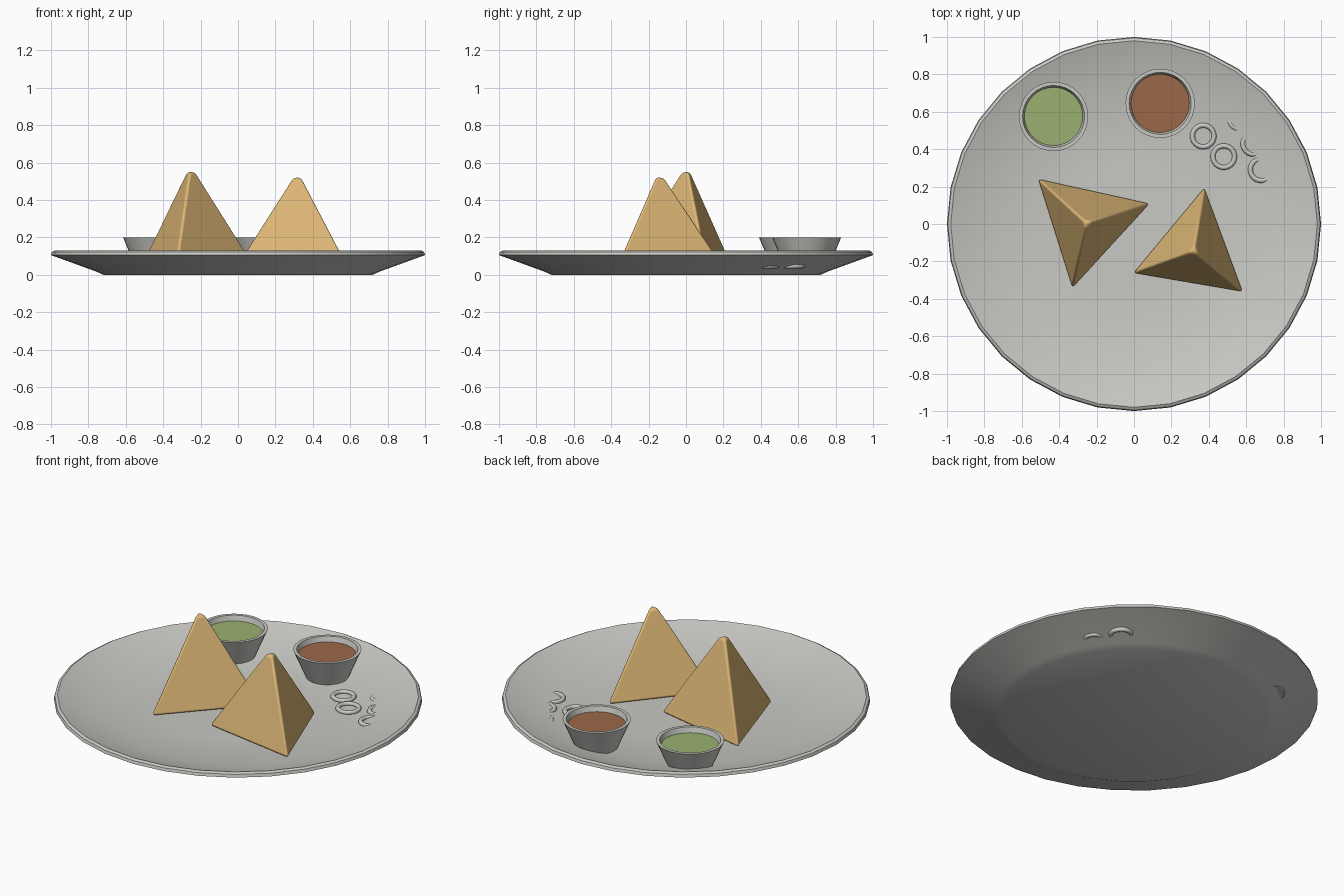
import bpy, bmesh, math

if "Cube" in bpy.data.objects:
    bpy.data.objects.remove(bpy.data.objects["Cube"])


def material(name, rgb):
    m = bpy.data.materials.new(name)
    m.diffuse_color = (*rgb, 1)
    m.use_nodes = True
    m.node_tree.nodes["Principled BSDF"].inputs["Base Color"].default_value = m.diffuse_color
    return m


STEEL = material("pale_steel", (0.58, 0.58, 0.55))
PASTRY = material("golden_pastry", (0.72, 0.47, 0.18))
GREEN = material("green_sauce", (0.32, 0.44, 0.16))
BROWN = material("brown_sauce", (0.33, 0.135, 0.065))


def smooth(obj, angle):
    bpy.ops.object.select_all(action='DESELECT')
    obj.select_set(True)
    bpy.context.view_layer.objects.active = obj
    bpy.ops.object.shade_smooth_by_angle(angle=math.radians(angle))


def lathe(name, profile, mat, sides=32, loc=(0, 0, 0)):
    """Revolve (radius, height) points; both ends are capped."""
    bm = bmesh.new()
    rings = []
    for r, z in profile:
        rings.append([bm.verts.new((r * math.cos(2 * math.pi * i / sides),
                                    r * math.sin(2 * math.pi * i / sides), z))
                      for i in range(sides)])
    for a, b in zip(rings, rings[1:]):
        for i in range(sides):
            j = (i + 1) % sides
            bm.faces.new((a[i], a[j], b[j], b[i]))
    bm.faces.new(rings[0][::-1])
    bm.faces.new(rings[-1])
    me = bpy.data.meshes.new(name)
    bm.to_mesh(me)
    bm.free()
    obj = bpy.data.objects.new(name, me)
    bpy.context.collection.objects.link(obj)
    obj.location = loc
    me.materials.append(mat)
    smooth(obj, 30)
    return obj


# Plate: flat base, flared side, thin rim, shallow inside
lathe("plate", [(0.72, 0), (0.76, 0.018), (1.0, 0.105), (0.995, 0.122), (0.98, 0.13),
                (0.968, 0.126), (0.70, 0.04), (0.35, 0.04)], STEEL)

# Sauce bowls with their fillings
for label, x, y, mat in (("green", -0.43, 0.575, GREEN), ("brown", 0.14, 0.645, BROWN)):
    lathe(label + "_sauce_bowl",
          [(0.115, 0.035), (0.185, 0.20), (0.166, 0.20), (0.12, 0.06)],
          STEEL, loc=(x, y, 0))
    lathe(label + "_sauce", [(0.14, 0.13), (0.156, 0.17)], mat, loc=(x, y, 0))


# Stuffed pastries: three-sided pyramids with blunt tips and softened edges
def pastry(name, x, y, radius, top, turn):
    base = 0.05
    bpy.ops.mesh.primitive_cone_add(vertices=3, radius1=radius, radius2=0.03, depth=top - base,
                                    location=(x, y, (top + base) / 2))
    obj = bpy.context.object
    obj.name = name
    # turn so that one corner points along the given angle
    v = max((v for v in obj.data.vertices if v.co.z < 0), key=lambda v: v.co.y)
    obj.rotation_euler.z = math.radians(turn) - math.atan2(v.co.y, v.co.x)
    obj.data.materials.append(PASTRY)
    bev = obj.modifiers.new("soft_edges", 'BEVEL')
    bev.width = 0.015
    bev.segments = 3
    bev.limit_method = 'NONE'
    smooth(obj, 40)


pastry("large_pastry", -0.253, 0.003, 0.36, 0.55, 17.5)
pastry("small_pastry", 0.318, -0.143, 0.35, 0.52, 80.3)

# Onion rings, partly sunk into the plate's flared side
for i, (x, y) in enumerate(((0.37, 0.47), (0.48, 0.36), (0.64, 0.43), (0.68, 0.29), (0.565, 0.565))):
    bpy.ops.mesh.primitive_torus_add(major_radius=0.058, minor_radius=0.013, major_segments=24,
                                     minor_segments=8, location=(x, y, 0.046))
    ring = bpy.context.object
    ring.name = "onion_ring_%d" % (i + 1)
    ring.data.materials.append(STEEL)
    smooth(ring, 60)
